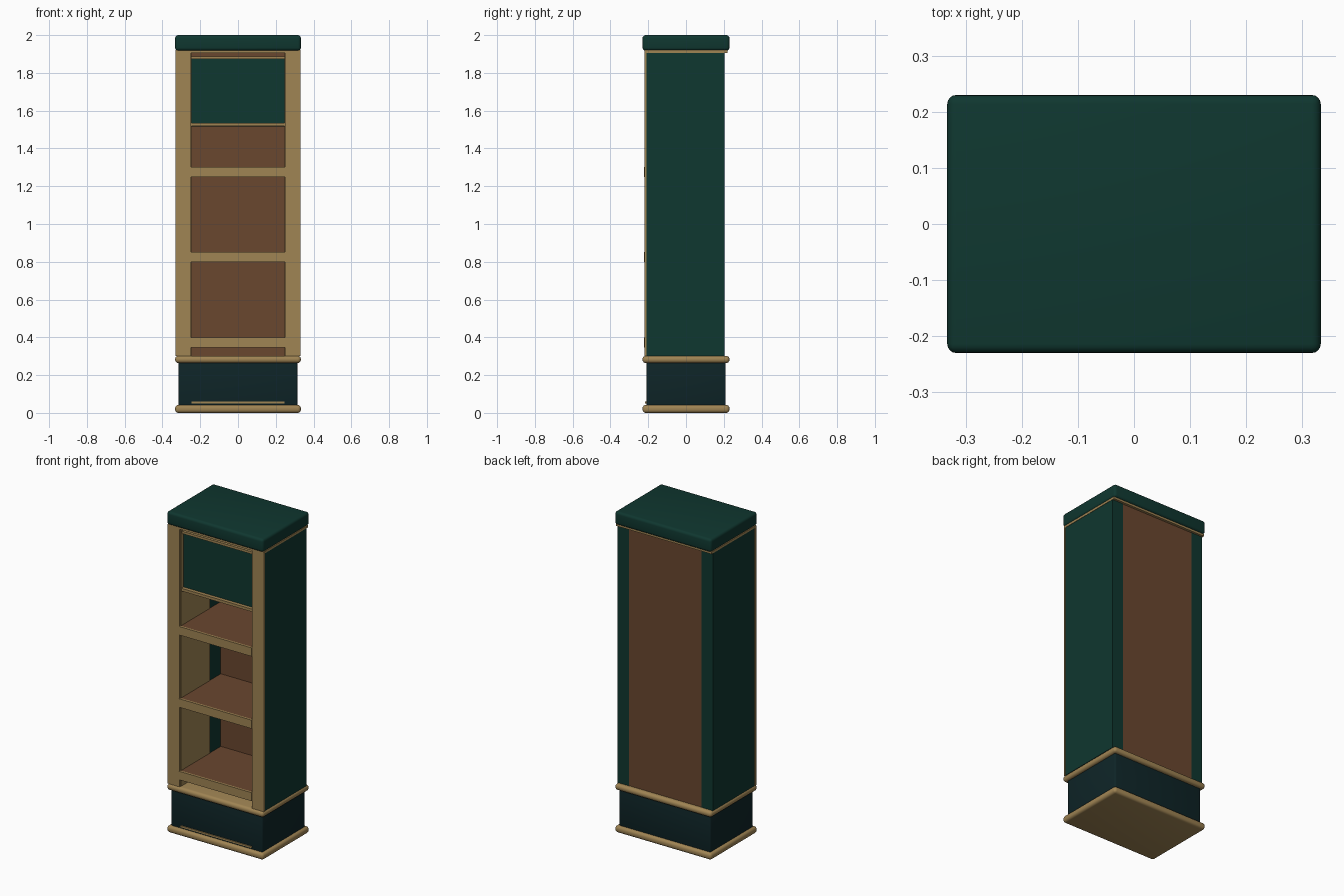
import bpy

cube = bpy.data.objects.get("Cube")
if cube:
    bpy.data.objects.remove(cube, do_unlink=True)


def material(name, rgb):
    m = bpy.data.materials.new(name)
    m.use_nodes = True
    m.diffuse_color = (*rgb, 1)
    m.node_tree.nodes["Principled BSDF"].inputs["Base Color"].default_value = (*rgb, 1)
    return m


GREEN = material("dark green paint", (0.0048, 0.038, 0.029))
TAN = material("tan wood", (0.35, 0.232, 0.088))
BROWN = material("brown wood", (0.144, 0.063, 0.028))
NAVY = material("blue black paint", (0.0044, 0.018, 0.0205))


def box(name, mat, x, y, z, bevel=0.0, segments=3):
    """Box from (min, max) ranges, with optionally rounded edges."""
    bpy.ops.mesh.primitive_cube_add(size=1)
    ob = bpy.context.object
    ob.name = name
    ob.location = [(a + b) / 2 for a, b in (x, y, z)]
    ob.scale = [b - a for a, b in (x, y, z)]
    bpy.ops.object.transform_apply(location=False, rotation=False, scale=True)
    ob.data.materials.append(mat)
    if bevel:
        mod = ob.modifiers.new("rounded edges", "BEVEL")
        mod.width = bevel
        mod.segments = segments
        bpy.ops.object.modifier_apply(modifier=mod.name)
        bpy.ops.object.shade_smooth_by_angle()
    return ob


def wide(half):
    return (-half, half)


# Plinth with rounded mouldings
box("bottom_moulding", TAN, wide(0.333), wide(0.23), (0, 0.042), 0.017, 4)
box("plinth", NAVY, wide(0.315), wide(0.21), (0.03, 0.275), 0.01)
box("plinth_front_strip", TAN, wide(0.245), (-0.216, -0.2), (0.05, 0.06))
box("upper_moulding", TAN, wide(0.333), wide(0.23), (0.264, 0.302), 0.017, 4)

# Sides, front stiles and inner liners
for side, s in (("left", 1), ("right", -1)):
    def span(a, b):
        return tuple(sorted((s * a, s * b)))
    box(side + "_side", GREEN, span(0.251, 0.328), (-0.208, 0.205), (0.3, 1.908))
    box(side + "_front_stile", TAN, span(0.25, 0.331), (-0.219, -0.208), (0.3, 1.917))
    box(side + "_inner_liner", TAN, span(0.246, 0.252), (-0.21, 0.075), (0.3, 1.905))

# Back panel
box("back_panel", BROWN, wide(0.252), (0.185, 0.203), (0.3, 1.908))

# Shelves with front edging
for name, top in (("lower", 0.4), ("middle", 0.852), ("upper", 1.302)):
    box(name + "_shelf", BROWN, wide(0.248), (-0.21, 0.187), (top - 0.05, top))
    box(name + "_shelf_edging", TAN, wide(0.25), (-0.223, -0.21), (top - 0.053, top))

# Header panel with thin rails
box("header_panel", GREEN, wide(0.247), (-0.185, -0.165), (1.515, 1.885))
box("header_bottom_rail", TAN, wide(0.247), (-0.207, -0.165), (1.518, 1.535))
box("header_top_rail", TAN, wide(0.247), (-0.2, -0.165), (1.873, 1.888))

# Top trim and lid
box("top_trim", TAN, wide(0.33), wide(0.219), (1.906, 1.92))
box("lid", GREEN, wide(0.333), wide(0.23), (1.918, 2.0), 0.016, 4)
